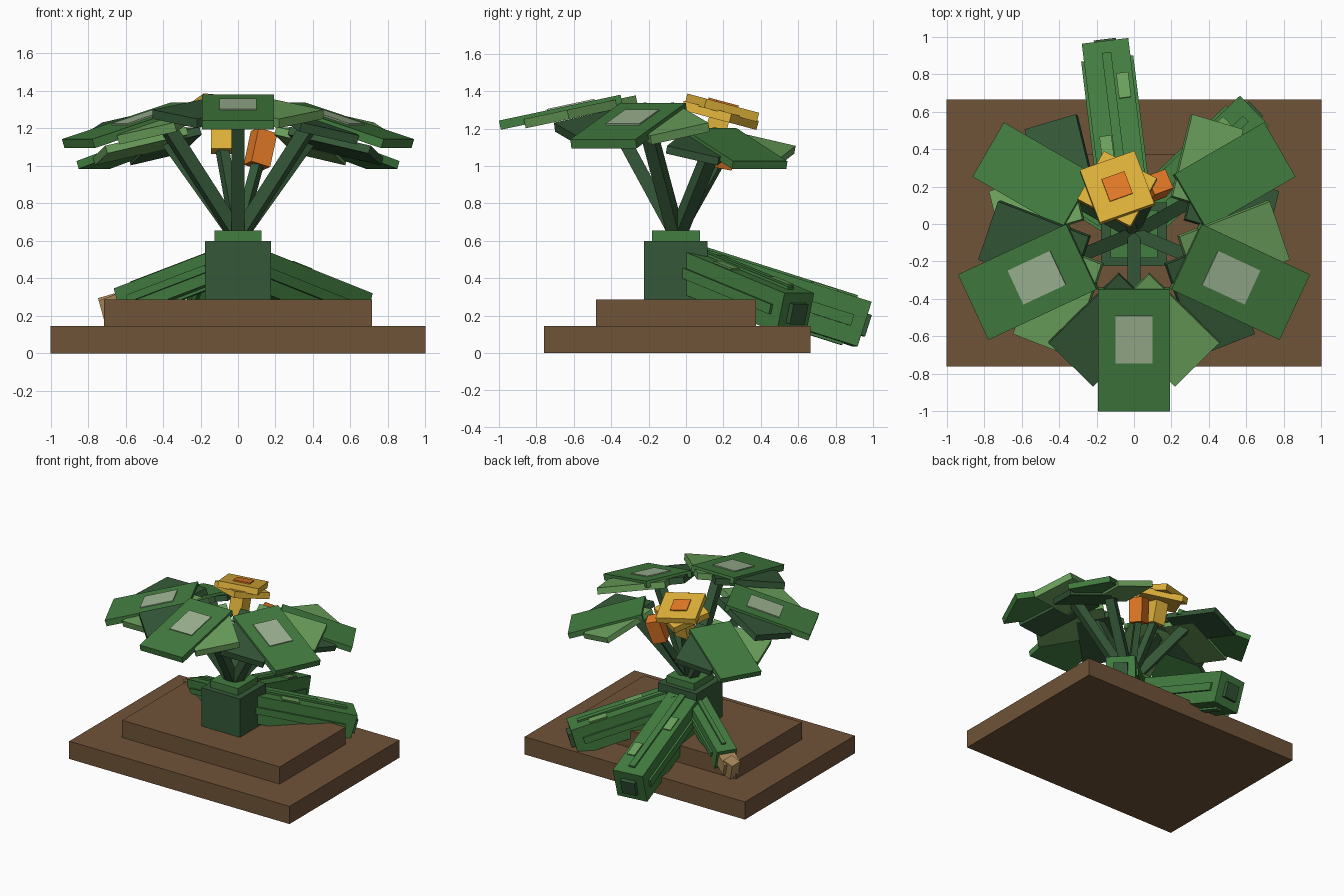
import bpy, bmesh
from math import radians
from mathutils import Matrix, Vector

cube = bpy.data.objects.get("Cube")
if cube:
    bpy.data.objects.remove(cube, do_unlink=True)


def material(name, *srgb):
    linear = [((c + 0.055) / 1.055) ** 2.4 for c in srgb] + [1.0]
    mat = bpy.data.materials.new(name)
    mat.use_nodes = True
    mat.diffuse_color = linear
    mat.node_tree.nodes["Principled BSDF"].inputs["Base Color"].default_value = linear
    return mat


SOIL = material("soil brown", 0.44, 0.325, 0.22)
GREEN = material("leaf green", 0.26, 0.49, 0.25)
DARK = material("dark green", 0.205, 0.345, 0.22)
LIGHT = material("light green", 0.42, 0.63, 0.36)
PALE = material("pale green", 0.62, 0.71, 0.58)
YELLOW = material("petal yellow", 0.88, 0.70, 0.23)
ORANGE = material("bud orange", 0.89, 0.48, 0.15)
TAN = material("dry tan", 0.66, 0.53, 0.35)


def box(name, mat, size, loc=(0, 0, 0), frame=Matrix(), spin=0):
    """Box of a given size, placed and spun about z inside a frame."""
    bm = bmesh.new()
    bmesh.ops.create_cube(bm, size=1, matrix=Matrix.Diagonal((*size, 1)))
    mesh = bpy.data.meshes.new(name)
    bm.to_mesh(mesh)
    bm.free()
    mesh.materials.append(mat)
    obj = bpy.data.objects.new(name, mesh)
    obj.matrix_world = frame @ Matrix.Translation(loc) @ Matrix.Rotation(radians(spin), 4, 'Z')
    bpy.context.collection.objects.link(obj)
    return obj


def aim(origin, yaw, pitch):
    """Frame whose x axis points outward at yaw and dips down by pitch."""
    return (Matrix.Translation(origin) @ Matrix.Rotation(radians(yaw), 4, 'Z')
            @ Matrix.Rotation(radians(pitch), 4, 'Y'))


def stalk(name, end, width, mat=DARK):
    start, end = Vector((0, -0.05, 0.62)), Vector(end)
    d = end - start
    frame = Matrix.Translation((start + end) / 2) @ d.to_track_quat('Z', 'Y').to_matrix().to_4x4()
    box(name, mat, (width, width, d.length), frame=frame)


# Stepped soil bed and trunk
box("soil_lower", SOIL, (2, 1.425, 0.145), (0, -0.048, 0.0725))
box("soil_upper", SOIL, (1.43, 0.855, 0.142), (0, -0.053, 0.215))
box("trunk", DARK, (0.35, 0.34, 0.32), (0, -0.055, 0.44))
box("trunk_cap", GREEN, (0.25, 0.255, 0.06), (0, -0.053, 0.626))


# Leaves: a centre plate over two splayed side plates, on a stalk
def leaf(name, centre, yaw, pitch, scale, stalk_end, patch):
    f = aim(centre, yaw, pitch) @ Matrix.Scale(scale, 4)
    box(name + "_centre", GREEN, (0.665, 0.385, 0.05), (0, 0, -0.025), f)
    for side, mat, label in ((1, LIGHT, "_light_lobe"), (-1, DARK, "_dark_lobe")):
        box(name + label, mat, (0.53, 0.335, 0.05), (-0.105, side * 0.15, -0.045), f, side * 45)
    if patch:
        box(name + "_patch", PALE, (0.26, 0.2, 0.009), (-0.06, 0, 0.003), f)
    stalk(name + "_stalk", stalk_end, 0.07)


leaf("front_leaf", (0, -0.675, 1.312), -90, 12, 1, (0, -0.42, 1.3), True)
for s, label in ((1, "left_"), (-1, "right_")):
    turn = 0 if s > 0 else 180
    leaf(label + "front_leaf", (s * 0.57, -0.31, 1.24), turn - s * 25, 17, 1,
         (s * 0.41, -0.22, 1.26), True)
    leaf(label + "back_leaf", (s * 0.54, 0.26, 1.115), turn + s * 30, 18, 0.87,
         (s * 0.37, 0.16, 1.14), False)


# Fruits: ribbed square bars sloping out from the trunk; the frame sits at the tip
def fruit(name, tip, yaw, pitch, length, width, patches=()):
    f = aim(tip, yaw, pitch)
    h = width / 2
    box(name + "_body", GREEN, (length, width, width), (-length / 2, 0, 0), f)
    rib = length - 0.1
    for side in (1, -1):
        at = -length / 2 - 0.02
        box(name + "_side_rib", GREEN, (rib, 0.03, width * 0.25), (at, side * h, 0), f)
        box(name + "_flat_rib", GREEN, (rib, width * 0.2, 0.03), (at, 0, side * h), f)
    for x, y in patches:
        box(name + "_fleck", LIGHT, (0.14, 0.065, 0.009), (x, y, h + 0.004), f)
    return f


f = fruit("back_fruit", (-0.15, 0.94, 0.155), 97, 17.5, 1.0, 0.25, ((-0.26, -0.07), (-0.6, 0.06)))
box("back_fruit_end", DARK, (0.04, 0.12, 0.12), (0.01, 0, 0), f)
f = fruit("left_fruit", (0.62, 0.585, 0.215), 44, 16, 0.82, 0.22, ((-0.22, 0.06), (-0.52, -0.06)))
box("left_fruit_end", DARK, (0.04, 0.11, 0.11), (0.01, 0, 0), f)
f = fruit("right_fruit", (-0.6, 0.34, 0.27), 148, 18, 0.62, 0.16)
box("withered_flower", TAN, (0.12, 0.13, 0.1), (0.055, 0, 0), f)
box("withered_flower_tip", TAN, (0.09, 0.09, 0.13), (0.1, 0, 0), f, 25)

# Open flower, tipped toward the back
f = aim((-0.09, 0.19, 1.3), 90, 15)
box("petals_upper", YELLOW, (0.31, 0.31, 0.05), (0, 0, 0.012), f, 20)
box("petals_lower", YELLOW, (0.32, 0.3, 0.05), (0, 0, -0.03), f, 62)
box("flower_heart", ORANGE, (0.13, 0.13, 0.012), (0, 0, 0.04), f, 20)
box("flower_tube", YELLOW, (0.11, 0.11, 0.2), (0, 0, -0.13), f)
stalk("flower_stalk", (-0.09, 0.15, 1.12), 0.055)

# Closed bud, leaning outward
f = (Matrix.Translation((0.12, 0.2, 1.09)) @ Matrix.Rotation(radians(12), 4, 'Y')
     @ Matrix.Rotation(radians(-15), 4, 'X'))
box("closed_bud", ORANGE, (0.11, 0.11, 0.19), frame=f, spin=20)
stalk("bud_stalk", (0.11, 0.18, 1.03), 0.05)
